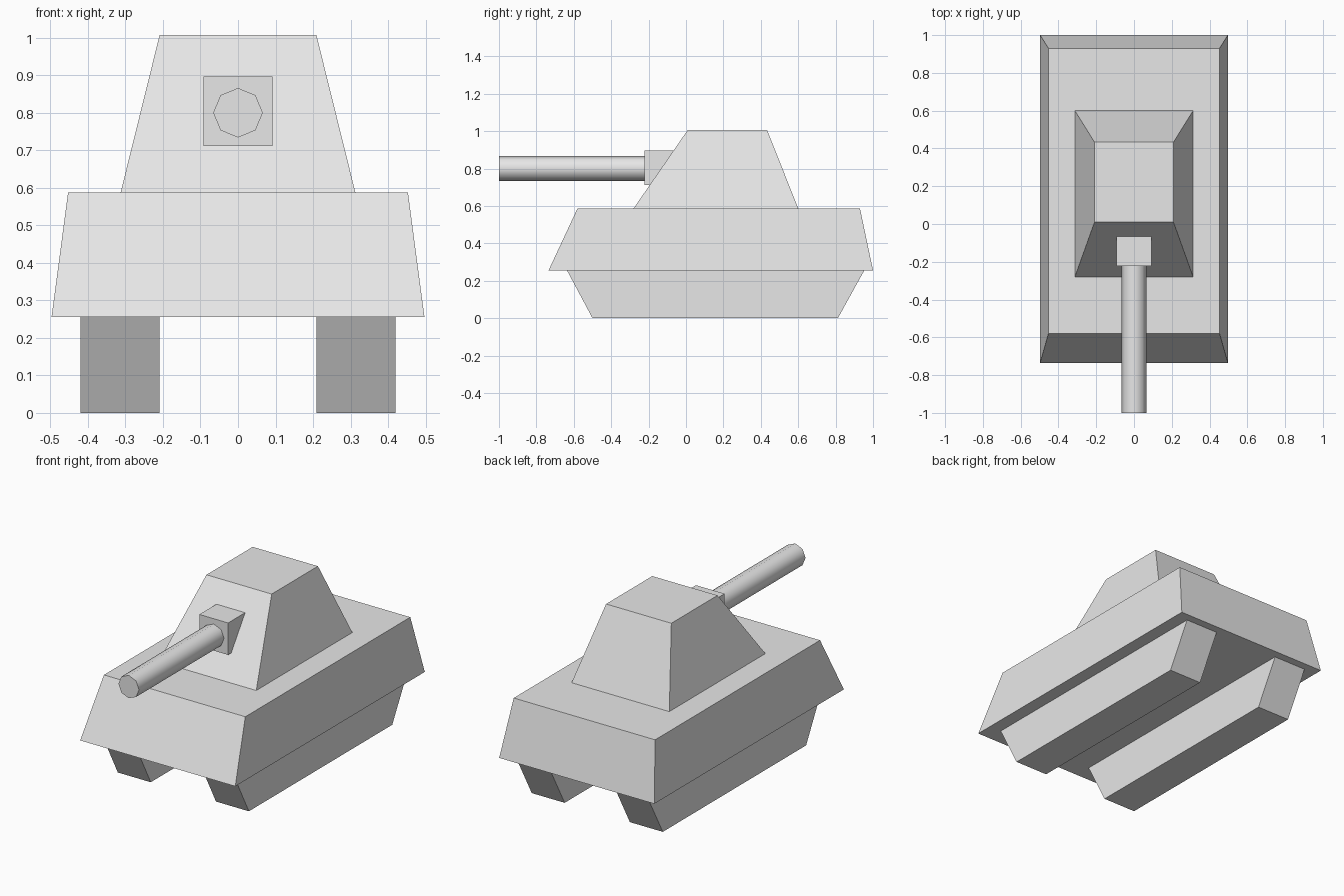
import bpy, bmesh, math

if "Cube" in bpy.data.objects:
    bpy.data.objects.remove(bpy.data.objects["Cube"])

grey = bpy.data.materials.new("light_grey")
grey.diffuse_color = (0.8, 0.8, 0.8, 1)
grey.use_nodes = True
grey.node_tree.nodes["Principled BSDF"].inputs["Base Color"].default_value = grey.diffuse_color


def finish(name, bm):
    bmesh.ops.recalc_face_normals(bm, faces=bm.faces)
    mesh = bpy.data.meshes.new(name)
    bm.to_mesh(mesh)
    bm.free()
    mesh.materials.append(grey)
    obj = bpy.data.objects.new(name, mesh)
    bpy.context.collection.objects.link(obj)
    return obj


def frustum(name, low, high):
    """Tapered block between two rectangles given as (x0, x1, y0, y1, z)."""
    bm = bmesh.new()
    rings = []
    for x0, x1, y0, y1, z in (low, high):
        rings.append([bm.verts.new((x, y, z))
                      for x, y in ((x0, y0), (x1, y0), (x1, y1), (x0, y1))])
    a, b = rings
    bm.faces.new(a[::-1])
    bm.faces.new(b)
    for i in range(4):
        j = (i + 1) % 4
        bm.faces.new((a[i], a[j], b[j], b[i]))
    return finish(name, bm)


# Hull and turret
frustum("hull", (-0.497, 0.497, -0.735, 1.0, 0.255), (-0.453, 0.453, -0.58, 0.93, 0.587))
frustum("turret", (-0.313, 0.313, -0.28, 0.60, 0.587), (-0.209, 0.209, 0.01, 0.433, 1.007))

# Tracks
for side, x0, x1 in (("left", -0.42, -0.209), ("right", 0.209, 0.42)):
    frustum(side + "_track", (x0, x1, -0.5, 0.812, 0.0), (x0, x1, -0.636, 0.953, 0.255))

# Gun mount block
frustum("gun_mount", (-0.092, 0.092, -0.222, -0.038, 0.712), (-0.092, 0.092, -0.222, -0.038, 0.897))

# Eight-sided barrel, pointing forward
bm = bmesh.new()
bmesh.ops.create_cone(bm, cap_ends=True, segments=8, radius1=0.066, radius2=0.066, depth=0.80)
for v in bm.verts:
    x, y, z = v.co
    v.co = (x, z - 0.60, 0.80 + y)
barrel = finish("barrel", bm)
bpy.ops.object.select_all(action='DESELECT')
barrel.select_set(True)
bpy.context.view_layer.objects.active = barrel
bpy.ops.object.shade_smooth_by_angle(angle=math.radians(50))
